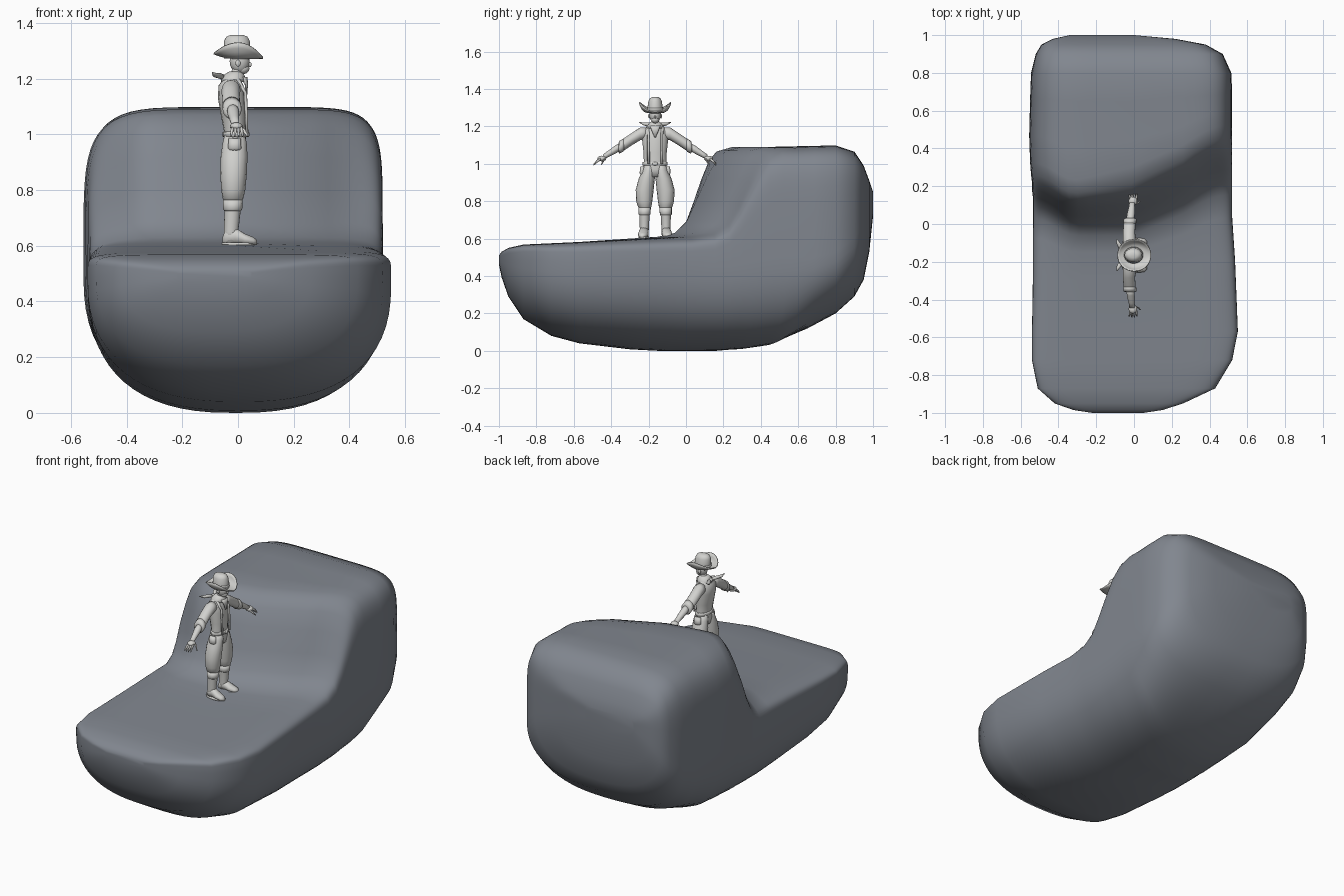
import bpy, bmesh, math
from mathutils import Vector


def material(name, rgb):
    m = bpy.data.materials.new(name)
    m.diffuse_color = (*rgb, 1)
    return m


STONE = material("slate_grey", (0.22, 0.24, 0.275))
CLAY = material("light_clay", (0.64, 0.64, 0.62))
FY = -0.165  # figure stands here on the y axis


def finish(name, bm, mat):
    bmesh.ops.recalc_face_normals(bm, faces=bm.faces)
    me = bpy.data.meshes.new(name)
    bm.to_mesh(me)
    bm.free()
    me.materials.append(mat)
    for p in me.polygons:
        p.use_smooth = True
    ob = bpy.data.objects.new(name, me)
    bpy.context.collection.objects.link(ob)
    return ob


def skin(name, rings, mat):
    """Bridge closed rings of points and cap both ends."""
    bm = bmesh.new()
    vs = [[bm.verts.new(p) for p in r] for r in rings]
    n = len(vs[0])
    for a, b in zip(vs, vs[1:]):
        for i in range(n):
            j = (i + 1) % n
            bm.faces.new((a[i], a[j], b[j], b[i]))
    bm.faces.new(vs[0])
    bm.faces.new(vs[-1])
    return finish(name, bm, mat)


def loft(name, rows, axis='z', n=16):
    """Ellipse rings (x, y, z, rx, r2); ring lies across the axis; y is from figure centre."""
    rings = []
    for x, y, z, a, b in rows:
        ring = []
        for i in range(n):
            t = 2 * math.pi * i / n
            u, v = a * math.cos(t), b * math.sin(t)
            off = {'z': (u, v, 0), 'y': (u, 0, v), 'x': (0, u, v)}[axis]
            ring.append(Vector((x, y + FY, z)) + Vector(off))
        rings.append(ring)
    return skin(name, rings, CLAY)


def ball(name, x, y, z, rx, ry, rz):
    bm = bmesh.new()
    bmesh.ops.create_uvsphere(bm, u_segments=16, v_segments=10, radius=1)
    for v in bm.verts:
        v.co = Vector((v.co.x * rx + x, v.co.y * ry + y + FY, v.co.z * rz + z))
    return finish(name, bm, CLAY)


# --- Rock: stations y, left x, right x, widest z, top z, bottom z
STATIONS = [
    (-1.00, -.22, .05, .49, .51, .46), (-.985, -.32, .15, .49, .53, .39),
    (-.95, -.42, .26, .49, .55, .29), (-.87, -.51, .43, .49, .568, .17),
    (-.72, -.54, .52, .48, .575, .08), (-.57, -.54, .55, .47, .582, .04),
    (-.30, -.535, .535, .46, .60, .008), (-.15, -.535, .52, .45, .61, 0),
    (-.06, -.535, .52, .45, .63, 0), (0.00, -.535, .52, .45, .69, 0),
    (.04, -.535, .52, .46, .80, 0), (.08, -.54, .52, .47, .92, 0),
    (.12, -.54, .52, .48, 1.02, 0), (.16, -.545, .52, .49, 1.07, .005),
    (.23, -.55, .52, .5, 1.09, .01), (.40, -.555, .52, .5, 1.09, .03),
    (.65, -.55, .52, .5, 1.095, .12), (.80, -.545, .515, .53, 1.098, .2),
    (.90, -.52, .47, .6, 1.065, .29), (.95, -.49, .38, .68, .99, .38),
    (.98, -.43, .22, .75, .91, .53), (1.0, -.34, 0, .8, .85, .72),
]


def smooth(t):
    t = min(max(t, 0), 1)
    return t * t * (3 - 2 * t)


def power(v, n):
    return math.copysign(abs(v) ** (2 / n), v)


rings = []
for y, xl, xr, zc, zt, zb in STATIONS:
    ring = []
    for i in range(64):
        t = 2 * math.pi * i / 64
        c, s = math.cos(t), math.sin(t)
        # boxy above (boxier on the right and at the front lip), round below
        n = 2.5 if s < 0 else 7 if y < -.1 or c > 0 else 5.3
        x = (xl + xr) / 2 + (xr - xl) / 2 * power(c, n)
        z = zc + (zt - zc if s > 0 else zc - zb) * power(s, n)
        # the step slants backwards towards the right side
        w = max(0, 1 - ((y - .1) / .7) ** 2) ** 2
        dy = (.24 * smooth(x / .5) + .1 * smooth((-x - .3) / .23)) * w
        # and its upper edge lies back in the middle
        w = max(0, 1 - ((y - .25) / .28) ** 2) ** 2
        dy += .07 * smooth((x + .35) / .35) * w
        ring.append((x, y + dy, z))
    rings.append(ring)
skin("stepped_rock", rings, STONE)

# --- Torso, neck and head (facing +x)
loft("torso", [(-.012, 0, .93, .035, .05), (-.012, 0, .97, .042, .064), (-.010, 0, 1.0, .038, .06),
               (-.015, 0, 1.06, .045, .062), (-.022, 0, 1.13, .05, .07),
               (-.025, 0, 1.175, .045, .07), (-.022, 0, 1.2, .03, .045), (-.015, 0, 1.215, .018, .02)])
loft("belt", [(-.010, 0, .99, .041, .064), (-.010, 0, .992, .045, .067),
              (-.010, 0, 1.008, .045, .067), (-.010, 0, 1.01, .04, .064)])
ball("belt_buckle", .036, 0, 1.0, .006, .014, .01)
loft("neck", [(-.012, 0, 1.19, .02, .02), (0, 0, 1.24, .02, .02)])
ball("head", .006, 0, 1.262, .036, .031, .044)
ball("jaw", .018, 0, 1.236, .023, .021, .02)
ball("nose", .043, 0, 1.25, .006, .005, .009)

# --- Hat: curled brim and pinched crown
bm = bmesh.new()
grid = []
for k in range(7):
    r = .4 + .6 * k / 6
    row = []
    for i in range(32):
        t = 2 * math.pi * i / 32
        c, s = math.cos(t), math.sin(t)
        z = 1.275 + .055 * s * s * r ** 4 + (.018 if c < 0 else .002) * c * c * r * r
        y = s * (r - .12 * r ** 4) * .092
        row.append(bm.verts.new((c * r * .088 + .002, y + FY, z)))
    grid.append(row)
for a, b in zip(grid, grid[1:]):
    for i in range(32):
        j = (i + 1) % 32
        bm.faces.new((a[i], a[j], b[j], b[i]))
brim = finish("hat_brim", bm, CLAY)
brim.modifiers.new("thickness", 'SOLIDIFY').thickness = .006
loft("hat_crown", [(-.002, 0, 1.272, .049, .042), (-.002, 0, 1.3, .048, .041), (-.004, 0, 1.335, .046, .036),
                   (-.004, 0, 1.35, .038, .028), (-.004, 0, 1.357, .022, .014)], n=24)
loft("hat_band", [(-.002, 0, 1.285, .051, .044), (-.002, 0, 1.297, .051, .044)], n=24)

# --- Neckerchief with front point and two tails
loft("neckerchief", [(-.018, 0, 1.188, .042, .048), (-.016, 0, 1.2, .045, .046),
                     (-.012, 0, 1.218, .032, .032), (-.01, 0, 1.225, .022, .022)])
loft("neckerchief_point", [(.02, 0, 1.205, .014, .028), (.03, 0, 1.18, .006, .02), (.03, 0, 1.14, .003, .003)])
ball("neckerchief_knot", -.055, 0, 1.205, .012, .014, .011)

for side, s in (("left", 1), ("right", -1)):
    loft(side + "_neckerchief_tail", [(-.052, s * .005, 1.203, .005, .008), (-.066, s * .03, 1.21, .012, .010),
                                      (-.08, s * .06, 1.212, .012, .008), (-.092, s * .085, 1.222, .002, .002)], 'y')
    ball(side + "_ear", 0, s * .032, 1.255, .009, .005, .012)
    # braces
    loft(side + "_brace", [(.032, s * .035, 1.0, .005, .007), (.03, s * .036, 1.08, .006, .007),
                           (.026, s * .036, 1.15, .006, .007), (-.005, s * .038, 1.198, .012, .007)], n=8)
    loft(side + "_hip_pouch", [(-.012, s * .066, .94, .02, .01), (-.012, s * .07, .95, .024, .014),
                               (-.012, s * .068, .985, .022, .012)], n=10)
    # baggy trouser leg
    loft(side + "_trouser_leg", [(-.018, s * .054, .755, .028, .022), (-.018, s * .056, .77, .037, .036),
                                 (-.017, s * .058, .80, .043, .043), (-.016, s * .056, .86, .048, .048),
                                 (-.014, s * .045, .92, .048, .043), (-.012, s * .034, .965, .044, .034),
                                 (-.012, s * .028, 1.0, .036, .028)])
    # tall boot: shaft, cuff, foot and sole
    loft(side + "_boot_shaft", [(-.024, s * .058, .605, .026, .022), (-.025, s * .058, .65, .026, .024),
                                (-.02, s * .057, .72, .029, .027), (-.018, s * .056, .765, .032, .03)])
    loft(side + "_boot_cuff", [(-.019, s * .057, .725, .03, .028), (-.019, s * .057, .73, .034, .032),
                               (-.018, s * .056, .765, .035, .033)])
    loft(side + "_boot_foot", [(-.055, s * .056, .62, .010, .012), (-.045, s * .057, .63, .022, .028),
                               (-.01, s * .06, .635, .025, .03), (.025, s * .064, .623, .028, .02),
                               (.055, s * .067, .617, .022, .014), (.068, s * .068, .613, .008, .007)], 'x')
    loft(side + "_boot_sole", [(.005, s * .061, .600, .062, .027), (.005, s * .061, .612, .064, .029)])
    # upper arm in rolled sleeve, forearm
    loft(side + "_sleeve", [(-.025, s * .04, 1.165, .03, .03), (-.025, s * .08, 1.16, .034, .034),
                            (-.026, s * .12, 1.135, .032, .033), (-.024, s * .165, 1.105, .032, .033),
                            (-.022, s * .185, 1.095, .026, .027)], 'y')
    loft(side + "_sleeve_cuff", [(-.022, s * .166, 1.102, .026, .026), (-.022, s * .17, 1.1, .034, .035),
                                 (-.021, s * .192, 1.088, .034, .034), (-.02, s * .196, 1.086, .022, .022)], 'y')
    loft(side + "_forearm", [(-.02, s * .17, 1.1, .02, .02), (-.017, s * .215, 1.075, .021, .022),
                             (-.012, s * .255, 1.05, .016, .017), (-.01, s * .28, 1.035, .014, .014)], 'y')
    # hand with four fingers and a thumb
    ball(side + "_palm", -.006, s * .285, 1.028, .023, .024, .015)
    for k in range(4):
        x = -.022 + .012 * k
        loft(f"{side}_finger_{k + 1}", [(x * .8, s * .293, 1.025, .006, .008), (x, s * .312, 1.012, .0055, .008),
                                        (x * 1.15, s * (.331 - .004 * abs(k - 1.5)), .995, .003, .005)], 'y', 8)
    loft(side + "_thumb", [(.004, s * .268, 1.028, .007, .008), (.022, s * .278, 1.012, .006, .007),
                           (.034, s * .29, .995, .003, .004)], 'y', 8)
